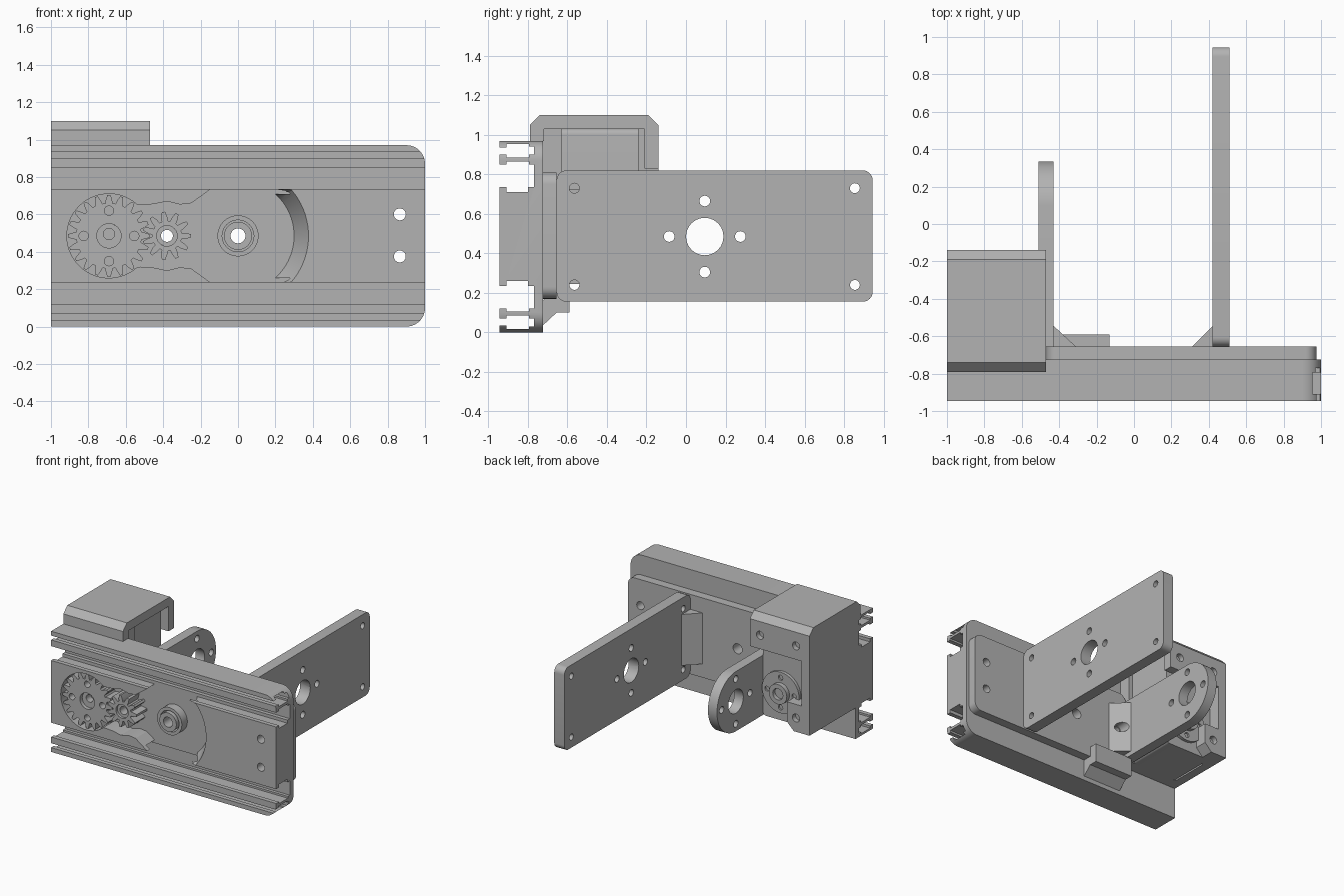
import bpy, bmesh
from math import sin, cos, pi, radians

if "Cube" in bpy.data.objects:
    bpy.data.objects.remove(bpy.data.objects["Cube"])

grey = bpy.data.materials.new("plain grey")
grey.use_nodes = True
grey.diffuse_color = (0.45, 0.45, 0.45, 1)
grey.node_tree.nodes["Principled BSDF"].inputs["Base Color"].default_value = (0.45, 0.45, 0.45, 1)

MID = 0.485          # height of the shared axis
WHEEL = -0.69        # x of the large gear
PINION = -0.38       # x of the small gear


def arc(cx, cy, r, start=0, end=360, n=32):
    full = end - start == 360
    steps = n if full else n + 1
    return [(cx + r * cos(radians(start + (end - start) * i / n)),
             cy + r * sin(radians(start + (end - start) * i / n))) for i in range(steps)]


def rounded(x0, x1, y0, y1, r):
    return (arc(x1 - r, y1 - r, r, 0, 90, 8) + arc(x0 + r, y1 - r, r, 90, 180, 8)
            + arc(x0 + r, y0 + r, r, 180, 270, 8) + arc(x1 - r, y0 + r, r, 270, 360, 8))


def box(x0, x1, y0, y1):
    return [(x0, y0), (x1, y0), (x1, y1), (x0, y1)]


def prism(name, axis, pts, a, b, end_pts=None):
    """Extrude an outline along an axis; outlines are (y,z), (x,z) or (x,y)."""
    place = {"x": lambda p, t: (t, p[0], p[1]),
             "y": lambda p, t: (p[0], t, p[1]),
             "z": lambda p, t: (p[0], p[1], t)}[axis]
    bm = bmesh.new()
    lo = [bm.verts.new(place(p, a)) for p in pts]
    hi = [bm.verts.new(place(p, b)) for p in (end_pts or pts)]
    bm.faces.new(lo)
    bm.faces.new(hi)
    for i in range(len(lo)):
        j = (i + 1) % len(lo)
        bm.faces.new((lo[i], lo[j], hi[j], hi[i]))
    bmesh.ops.recalc_face_normals(bm, faces=bm.faces)
    mesh = bpy.data.meshes.new(name)
    bm.to_mesh(mesh)
    bm.free()
    mesh.materials.append(grey)
    ob = bpy.data.objects.new(name, mesh)
    bpy.context.collection.objects.link(ob)
    return ob


def combine(ob, cutters, mode="DIFFERENCE"):
    bpy.context.view_layer.objects.active = ob
    for c in cutters:
        m = ob.modifiers.new("cut", "BOOLEAN")
        m.operation, m.solver, m.object = mode, "EXACT", c
        bpy.ops.object.modifier_apply(modifier=m.name)
        bpy.data.objects.remove(c)


def holes(ob, axis, a, b, spots):
    combine(ob, [prism("cutter", axis, arc(u, v, r, n=24), a, b) for u, v, r in spots])


def cross(u, v, d, r):
    return [(u + d, v, r), (u - d, v, r), (u, v + d, r), (u, v - d, r)]


def gear(name, cx, n, root, tip, y0, y1, spots):
    pts = []
    for i in range(n):
        for f, r in ((-0.36, root), (-0.28, root * 0.6 + tip * 0.4), (-0.12, tip),
                     (0.12, tip), (0.28, root * 0.6 + tip * 0.4), (0.36, root)):
            t = 2 * pi * (i + f) / n
            pts.append((cx + r * cos(t), MID + r * sin(t)))
    ob = prism(name, "y", pts, y0, y1)
    holes(ob, "y", -1, 0, spots)
    return ob


# Slotted main rail: mirrored cross-section, rounded at one end
half = [(-.945, .25), (-.91, .25), (-.91, .225), (-.80, .225), (-.80, .25), (-.77, .25),
        (-.77, .365), (-.795, .365), (-.795, .38), (-.91, .38), (-.91, .365), (-.945, .365),
        (-.945, .415), (-.91, .415), (-.91, .40), (-.795, .40), (-.795, .415), (-.77, .415),
        (-.77, .455), (-.795, .455), (-.795, .468), (-.91, .468), (-.91, .45), (-.945, .45),
        (-.945, .485), (-.725, .485)]
section = [(y, MID + h) for y, h in half] + [(y, MID - h) for y, h in reversed(half)]
rail = prism("slotted_rail", "x", section, -1, 1)
outline = [(-1.1, -.1), (.9, -.1)] + [(.9, 0)] + arc(.9, .1, .1, 270, 360, 12)[1:]
outline += arc(.9, .87, .1, 0, 90, 12) + [(.9, 1.1), (-1.1, 1.1)]
combine(rail, [prism("cutter", "y", outline, -1, -.5)], "INTERSECT")

# Gear pocket with a sloping round wall
wave = [(-.14, .255), (-.18, .225), (-.25, .175), (-.31, .168), (-.38, .185), (-.45, .17), (-.52, .165)]
pocket = [(x, MID + h) for x, h in wave] + arc(WHEEL, MID, .225, 48, 312, 40)
pocket += [(x, MID - h) for x, h in reversed(wave)] + [(.1, MID - .255), (.1, MID + .255)]


def bowl(r):
    return [(x, MID + max(-.255, min(.255, h))) for x, h in arc(0, 0, r, -90, 90, 40)]


combine(rail, [prism("cutter", "y", pocket, -.8, -1),
               prism("cutter", "y", bowl(.30), -.8, -.96, bowl(.385))])
through = [(0, MID, .04), (PINION, MID, .032), (.865, .60, .032), (.865, .375, .032)]
holes(rail, "y", -1, -.5, through)

# Gears, hub and bearing
gear("large_gear", WHEEL, 20, .175, .22, -.93, -.79, cross(WHEEL, MID, .135, .025) + [(WHEEL, MID, .065)])
hub = prism("large_gear_hub", "y", arc(WHEEL, MID, .065), -.9, -.79)
holes(hub, "y", -1, -.84, [(WHEEL, MID + .01, .03)])
gear("small_gear", PINION, 11, .08, .13, -.93, -.79, [(PINION, MID, .055)])
for name, x, r, hole, front in (("small_gear_hub", PINION, .055, .032, -.91),
                                ("bearing_outer_ring", 0, .11, .085, -.87),
                                ("bearing_inner_ring", 0, .075, .04, -.89)):
    holes(prism(name, "y", arc(x, MID, r), front, -.79), "y", -1, -.7, [(x, MID, hole)])

# Raised pad on the back
pad = prism("back_pad", "y", rounded(-.47, .975, .17, .81, .06), -.73, -.655)
holes(pad, "y", -1, -.5, through)

# Lip under the small arm
prism("lower_lip", "x", [(-.73, .03), (-.655, .10), (-.59, .10), (-.59, .25), (-.655, .25),
                         (-.655, .21), (-.73, .16)], -.47, -.13)

# Long mounting plate
pattern = cross(.095, MID, .18, .027) + [(.095, MID, .095)]
plate = prism("long_plate", "x", rounded(-.655, .945, .155, .82, .05), .42, .51)
holes(plate, "x", 0, 1, pattern + [(y, z, .025) for y in (-.565, .855) for z in (.24, .73)])
prism("long_plate_gusset", "z", [(.31, -.656), (.425, -.656), (.425, -.54)], .28, .69)

# Short mounting arm with a round end
tongue = arc(.095, MID, .24, -90, 90, 32) + [(-.656, MID + .24), (-.656, MID - .24)]
arm = prism("short_arm", "x", tongue, -.51, -.43)
holes(arm, "x", -1, 0, pattern)
gusset = prism("short_arm_gusset", "z", [(-.435, -.656), (-.31, -.656), (-.435, -.54)], .28, .69)
holes(gusset, "y", -1, 0, [(PINION, MID, .04)])

# Motor cover: chamfered top, side wall, front wall and lower block
shell = [(-.79, .968), (-.79, 1.05), (-.74, 1.1), (-.19, 1.1), (-.14, 1.05), (-.14, .83),
         (-.21, .83), (-.21, 1.03), (-.72, 1.03), (-.72, .968)]
cover = prism("cover_top", "x", shell, -1, -.47)
holes(cover, "y", -.18, 0, [(-.56, .94, .032), (-.88, .94, .032)])
prism("cover_side", "x", box(-.73, -.14, .25, 1.05), -1, -.93)
prism("cover_front", "x", box(-.73, -.63, .25, 1.035), -1, -.48)
block = prism("cover_lower_block", "y", [(-1, .25), (-.86, .25), (-.8, .31), (-.8, .47), (-1, .47)], -.32, -.14)
holes(block, "y", -.18, 0, [(-.88, .36, .032)])

# Motor with its rear disc
prism("motor", "y", rounded(-.935, -.515, .25, 1.032, .03), -.64, -.24)
disc = prism("motor_rear_disc", "y", arc(WHEEL, MID, .165), -.245, -.215)
holes(disc, "y", -.23, 0, cross(WHEEL, MID, .12, .02))
ring = prism("motor_rear_ring", "y", arc(WHEEL, MID, .08), -.22, -.18)
holes(ring, "y", -.21, 0, [(WHEEL, MID, .045)])

# Crisp edges, smooth curves
for ob in list(bpy.context.collection.objects):
    if ob.type == "MESH" and ob.data.materials and ob.data.materials[0] == grey:
        bpy.ops.object.select_all(action="DESELECT")
        ob.select_set(True)
        bpy.context.view_layer.objects.active = ob
        bpy.ops.object.shade_smooth_by_angle(angle=radians(25))
